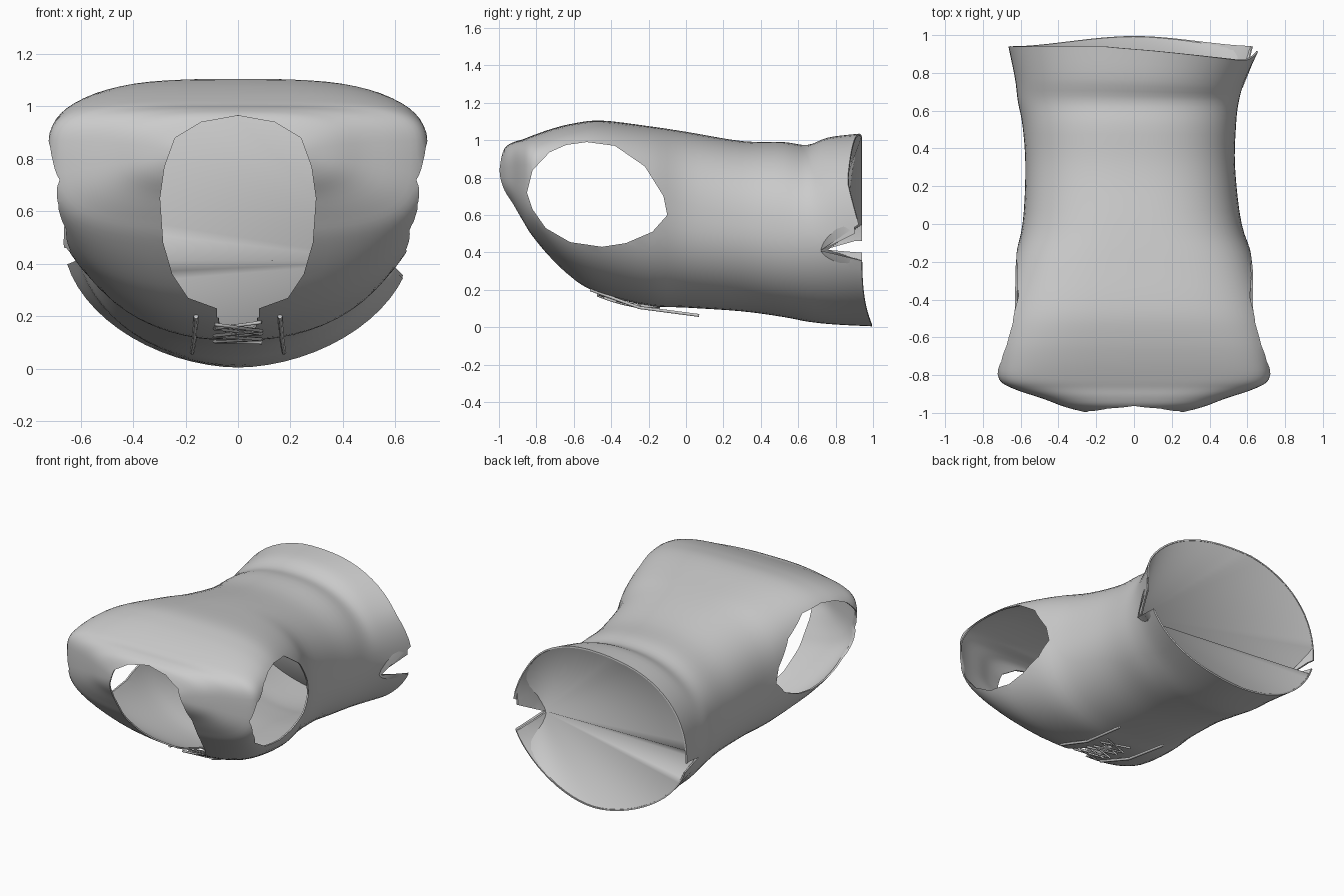
import bpy, bmesh, math

if "Cube" in bpy.data.objects:
    bpy.data.objects.remove(bpy.data.objects["Cube"])

# Body sections along y: y, centre x, half width, widest z, top z, bottom z, top squareness, bottom squareness
SECTIONS = [
    (-1.00, 0, .22, .82, .87, .77, 2.5, 2.5),
    (-.965, 0, .36, .82, .955, .71, 3.0, 3.0),
    (-.92, 0, .48, .82, .985, .65, 3.3, 3.3),
    (-.87, 0, .63, .82, 1.00, .57, 3.5, 3.5),
    (-.82, 0, .71, .81, 1.02, .49, 3.7, 3.4),
    (-.72, 0, .72, .79, 1.055, .37, 3.7, 3.1),
    (-.60, 0, .715, .76, 1.085, .26, 3.5, 2.7),
    (-.45, 0, .695, .72, 1.10, .18, 3.2, 2.4),
    (-.20, 0, .635, .65, 1.07, .12, 2.9, 2.3),
    (.00, -.01, .575, .58, 1.04, .11, 2.6, 2.2),
    (.30, -.02, .55, .54, .99, .09, 2.4, 2.1),
    (.52, -.025, .56, .52, .985, .06, 2.3, 2.1),
    (.65, -.03, .58, .51, .97, .035, 2.2, 2.0),
    (.77, -.02, .605, .50, 1.01, .02, 2.2, 1.9),
    (.94, 0, .66, .48, 1.03, .01, 2.25, 1.85),
]
AROUND, STEPS = 64, 4


def spline(a, b, c, d, t):
    return [.5 * (2*q + (r-p)*t + (2*p - 5*q + 4*r - s)*t*t + (3*q - p - 3*r + s)*t**3)
            for p, q, r, s in zip(a, b, c, d)]


def section_ring(s):
    y, cx, w, zc, zt, zb, nt, nb = s
    out = []
    for i in range(AROUND):
        a = 2 * math.pi * i / AROUND
        c, n = math.cos(a), math.sin(a)
        p = 2 / (nt if n >= 0 else nb)
        x = cx + w * math.copysign(abs(c) ** p, c)
        z = zc + (zt - zc if n >= 0 else zc - zb) * math.copysign(abs(n) ** p, n)
        # uneven hem: the lower panel is longest in the middle, the upper dips on one side
        k = max(0, (y - .65) / .29)
        drop = -.07 * max(0, c + .2) * min(1, n * 2) if n > 0 else .055 * n ** 4
        out.append((x, y + k * drop, z))
    return out


def mesh_object(name, bm):
    bmesh.ops.recalc_face_normals(bm, faces=bm.faces)
    me = bpy.data.meshes.new(name)
    bm.to_mesh(me)
    bm.free()
    ob = bpy.data.objects.new(name, me)
    bpy.context.collection.objects.link(ob)
    return ob


def prism(name, outline, shift):
    bm = bmesh.new()
    f = bm.faces.new([bm.verts.new(p) for p in outline])
    ext = bmesh.ops.extrude_face_region(bm, geom=[f])
    bmesh.ops.translate(bm, vec=shift, verts=[v for v in ext['geom'] if isinstance(v, bmesh.types.BMVert)])
    ob = mesh_object(name, bm)
    ob.hide_render = True
    return ob


# Vest body tube
bm = bmesh.new()
rings = []
N = len(SECTIONS)
for i in range(N - 1):
    quad = [SECTIONS[min(max(i + k, 0), N - 1)] for k in (-1, 0, 1, 2)]
    for j in range(STEPS):
        rings.append(section_ring(spline(*quad, j / STEPS)))
hem = section_ring(SECTIONS[-1])
rings.append(hem)
rings = [[bm.verts.new(p) for p in r] for r in rings]
for r, q in zip(rings, rings[1:]):
    for i in range(AROUND):
        j = (i + 1) % AROUND
        bm.faces.new((r[i], r[j], q[j], q[i]))
vest = mesh_object("vest_body", bm)
solid = vest.modifiers.new("cloth", 'SOLIDIFY')
solid.thickness = .01
solid.offset = 0

# Neck, armhole, lacing slit and hem slit cutters
half = [(.14, .94), (.24, .88), (.28, .77), (.297, .65), (.285, .48), (.25, .36), (.19, .27), (.08, .23), (.08, .195)]
neck = [(0, -1.3, .965)] + [(x, -1.3, z) for x, z in half] + [(-x, -1.3, z) for x, z in reversed(half)]
arm = [(-.85, .72), (-.82, .84), (-.73, .935), (-.64, .975), (-.53, .99), (-.38, .97), (-.22, .86), (-.12, .7),
       (-.10, .6), (-.18, .51), (-.32, .45), (-.45, .43), (-.62, .455), (-.75, .53), (-.82, .63)]
slit_r = [(.72, .41), (.9, .5), (.9, .58), (1.1, .58), (1.1, .33), (.92, .35)]
slit_l = [(.74, .415), (.9, .46), (1.1, .47), (1.1, .39), (.92, .4)]
lace_gap = [(-.08, -.6, -.1), (.08, -.6, -.1), (.07, -.4, -.1), (.015, -.22, -.1), (-.015, -.22, -.1), (-.07, -.4, -.1)]
cutters = [
    prism("neck_cutter", neck, (0, 1.1, 0)),
    prism("armhole_cutter", [(-1, y, z) for y, z in arm], (2, 0, 0)),
    prism("right_slit_cutter", [(.3, y, z) for y, z in slit_r], (.7, 0, 0)),
    prism("left_slit_cutter", [(-.3, y, z) for y, z in slit_l], (-.7, 0, 0)),
    prism("lacing_cutter", lace_gap, (0, 0, .5)),
]
bpy.context.view_layer.objects.active = vest
vest.select_set(True)
for c in cutters:
    m = vest.modifiers.new("cut", 'BOOLEAN')
    m.operation = 'DIFFERENCE'
    m.solver = 'EXACT'
    m.object = c
for m in list(vest.modifiers):
    bpy.ops.object.modifier_apply(modifier=m.name)
for c in cutters:
    bpy.data.objects.remove(c)
bpy.ops.object.shade_smooth_by_angle(angle=math.radians(40))

# Inner lining closing the hem: a fan from the right slit tip to the hem edge
bm = bmesh.new()
upper = [p for p in hem[:AROUND // 2 + 1] if p[2] > .52]
lower = [p for p in hem[AROUND // 2:] if p[2] < .37]
edge = [bm.verts.new(p) for p in upper + [(-.6, .76, .415)] + lower]
tip = bm.verts.new((.575, .72, .41))
for a, b in zip(edge, edge[1:]):
    bm.faces.new((tip, a, b))
lining = mesh_object("hem_lining", bm)
for p in lining.data.polygons:
    p.use_smooth = True


# Crossed laces and loose lace ends at the chest
def cord(name, pts, radius):
    cu = bpy.data.curves.new(name, 'CURVE')
    cu.dimensions = '3D'
    cu.bevel_depth = radius
    cu.bevel_resolution = 1
    cu.use_fill_caps = True
    sp = cu.splines.new('POLY')
    sp.points.add(len(pts) - 1)
    for p, co in zip(sp.points, pts):
        p.co = (*co, 1)
    ob = bpy.data.objects.new(name, cu)
    bpy.context.collection.objects.link(ob)


def chest_z(y):
    return .11 + .6 * max(0, -.13 - y) ** 2 - .006


for side in (-1, 1):
    pts = [(side * (.09 if i % 2 else -.09), -.47 + .065 * i, chest_z(-.47 + .065 * i) - .004 * side)
           for i in range(6)]
    cord("crossed_lace", pts, .007)
    cord("loose_lace_end", [(side * .16, -.51, .2), (side * .168, -.25, .105), (side * .175, .07, .063)], .009)
